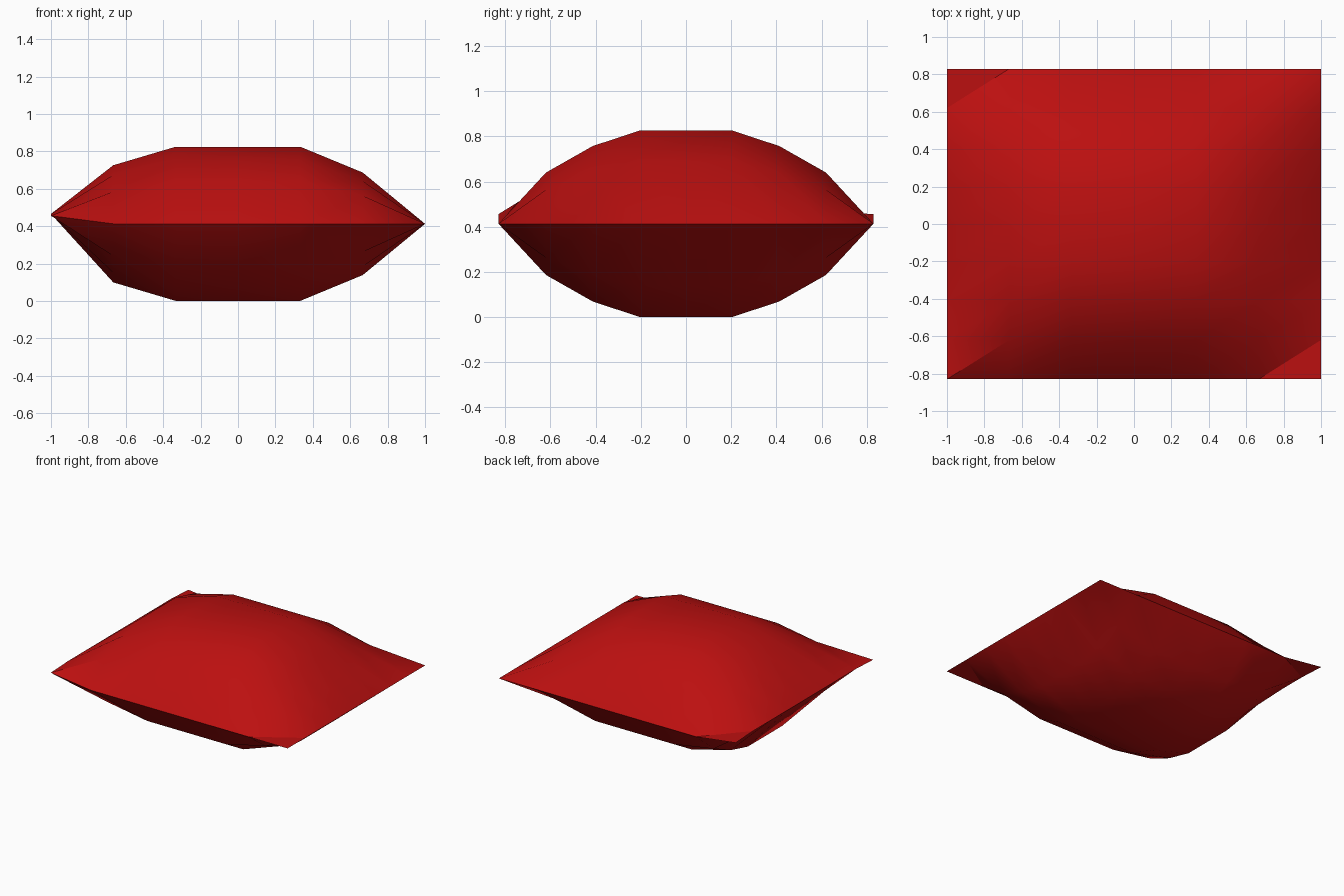
import bpy, bmesh

if "Cube" in bpy.data.objects:
    bpy.data.objects.remove(bpy.data.objects["Cube"])

# puff profile across each direction (fraction of full half-thickness)
XS = [-1, -0.667, -0.333, 0, 0.333, 0.667, 1]
FX = [0, 0.76, 1, 1, 1, 0.665, 0]
YS = [-0.83, -0.62, -0.413, -0.207, 0, 0.207, 0.413, 0.62, 0.83]
GY = [0, 0.55, 0.835, 1, 1, 1, 0.835, 0.55, 0]
MID, HALF = 0.413, 0.412
NX, NY = len(XS), len(YS)


def seam_height(i, j):
    # the left seam is lifted a little
    if i > 0:
        return MID
    return 0.456 if j in (0, NY - 1) else 0.466


bm = bmesh.new()
layers = {1: {}, -1: {}}
for i in range(NX):
    for j in range(NY):
        if i in (0, NX - 1) or j in (0, NY - 1):
            v = bm.verts.new((XS[i], YS[j], seam_height(i, j)))
            layers[1][i, j] = layers[-1][i, j] = v
        else:
            for s in (1, -1):
                z = MID + s * HALF * FX[i] * GY[j]
                layers[s][i, j] = bm.verts.new((XS[i], YS[j], z))

# upper and lower cloth, sharing the seam vertices
for s in (1, -1):
    L = layers[s]
    for i in range(NX - 1):
        for j in range(NY - 1):
            a, b, c, d = L[i, j], L[i + 1, j], L[i + 1, j + 1], L[i, j + 1]
            for n, tri in enumerate(((a, b, c), (a, c, d))):
                # flat corner tabs are shared by both sides: keep one copy
                if s == 1 and n == 1 and (i, j) == (0, NY - 2):
                    continue
                if s == -1 and n == 0 and (i, j) == (NX - 2, 0):
                    continue
                bm.faces.new(tri if s == 1 else tri[::-1])

mesh = bpy.data.meshes.new("cushion")
bm.to_mesh(mesh)
bm.free()
cushion = bpy.data.objects.new("cushion", mesh)
bpy.context.collection.objects.link(cushion)

# red cloth
mat = bpy.data.materials.new("red_cloth")
mat.diffuse_color = (0.5, 0.005, 0.005, 1)
mat.use_nodes = True
mat.node_tree.nodes["Principled BSDF"].inputs["Base Color"].default_value = mat.diffuse_color
mesh.materials.append(mat)

bpy.context.view_layer.objects.active = cushion
cushion.select_set(True)
bpy.ops.object.shade_smooth_by_angle(angle=0.75)
